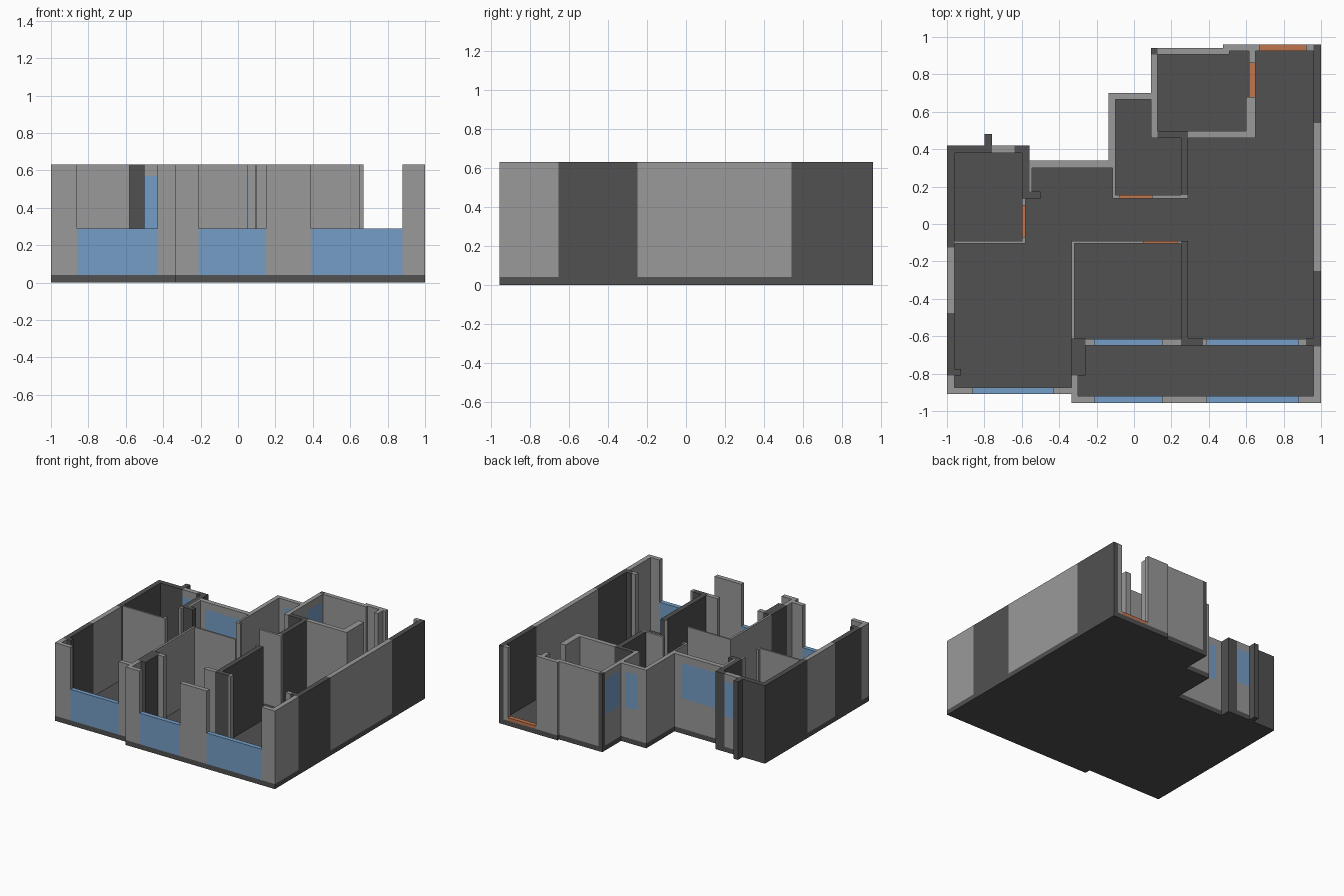
import bpy, bmesh

cube = bpy.data.objects.get("Cube")
if cube:
    bpy.data.objects.remove(cube, do_unlink=True)

FLOOR, TOP = 0.04, 0.63          # slab top and wall top
SILL, HEAD = 0.285, 0.57         # window opening heights
STEP = 0.065                     # door threshold height


def material(name, rgb):
    mat = bpy.data.materials.new(name)
    mat.use_nodes = True
    col = (*rgb, 1.0)
    mat.diffuse_color = col
    mat.node_tree.nodes["Principled BSDF"].inputs["Base Color"].default_value = col
    return mat


dark = material("dark grey", (0.082, 0.082, 0.082))
light = material("light grey", (0.32, 0.32, 0.32))
blue = material("window blue", (0.18, 0.34, 0.57))
orange = material("door orange", (0.53, 0.18, 0.08))


def finish(bm, name, mat):
    bmesh.ops.recalc_face_normals(bm, faces=bm.faces)
    mesh = bpy.data.meshes.new(name)
    bm.to_mesh(mesh)
    bm.free()
    mesh.materials.append(mat)
    obj = bpy.data.objects.new(name, mesh)
    bpy.context.collection.objects.link(obj)
    return obj


def prism(bm, outline, z0, z1):
    """Extrude a closed plan outline between two heights."""
    face = bm.faces.new([bm.verts.new((x, y, z0)) for x, y in outline])
    new = bmesh.ops.extrude_face_region(bm, geom=[face])["geom"]
    verts = [v for v in new if isinstance(v, bmesh.types.BMVert)]
    bmesh.ops.translate(bm, verts=verts, vec=(0, 0, z1 - z0))


def boxes(name, mat, plans, z0=FLOOR, z1=TOP):
    """One object made of upright boxes given as (x0, x1, y0, y1)."""
    bm = bmesh.new()
    for x0, x1, y0, y1 in plans:
        prism(bm, [(x0, y0), (x1, y0), (x1, y1), (x0, y1)], z0, z1)
    return finish(bm, name, mat)


# Floor slab following the stepped outer outline
bm = bmesh.new()
prism(bm, [(-1, -0.91), (-0.335, -0.91), (-0.335, -0.957), (1, -0.957),
           (1, 0.96), (0.475, 0.96), (0.475, 0.94), (0.09, 0.94),
           (0.09, 0.70), (-0.135, 0.70), (-0.135, 0.34), (-0.56, 0.34),
           (-0.56, 0.42), (-1, 0.42)], 0, FLOOR)
finish(bm, "floor_slab", dark)

# Dark load-bearing walls
boxes("outer_bearing_walls", dark, [
    (-1, -0.96, -0.125, 0.42), (-1, -0.96, -0.81, -0.475),
    (-0.96, -0.925, -0.81, -0.775),
    (0.96, 1, -0.655, -0.25), (0.96, 1, 0.54, 0.96),
    (-0.96, -0.76, 0.38, 0.42), (-0.64, -0.56, 0.38, 0.42),
    (0.09, 0.125, 0.905, 0.94)])
boxes("inner_bearing_walls", dark, [
    (-0.335, -0.26, -0.81, -0.61), (0.25, 0.29, -0.61, -0.09),
    (0.25, 0.37, -0.65, -0.61), (0.92, 0.96, -0.65, -0.61),
    (-0.60, -0.56, 0.135, 0.38), (-0.56, -0.50, 0.135, 0.175),
    (0.25, 0.29, 0.155, 0.46), (0.125, 0.29, 0.46, 0.497)])
boxes("back_post", dark, [(-0.80, -0.76, 0.42, 0.48)], 0)

# Light outer walls
boxes("left_and_right_walls", light, [
    (-1, -0.96, -0.475, -0.125), (-1, -0.96, -0.875, -0.81),
    (0.96, 1, -0.92, -0.655), (0.96, 1, -0.25, 0.54)])
boxes("front_walls", light, [
    (-1, -0.86, -0.91, -0.875), (-0.43, -0.335, -0.91, -0.875),
    (-0.335, -0.30, -0.92, -0.81), (-0.335, -0.21, -0.957, -0.92),
    (0.15, 0.39, -0.957, -0.92), (0.88, 1, -0.957, -0.92)])
boxes("back_walls", light, [
    (0.125, 0.475, 0.905, 0.94), (0.475, 0.51, 0.905, 0.96),
    (0.51, 0.67, 0.925, 0.96), (0.92, 0.96, 0.925, 0.96),
    (-0.135, -0.10, 0.30, 0.665), (0.09, 0.125, 0.46, 0.70),
    (-0.56, -0.545, 0.175, 0.30)])

# Light inner partitions
boxes("balcony_partitions", light, [
    (-0.26, -0.21, -0.65, -0.615), (0.15, 0.25, -0.65, -0.615),
    (0.37, 0.39, -0.65, -0.615), (0.88, 0.92, -0.65, -0.615)])
boxes("room_partitions", light, [
    (-0.335, 0.05, -0.104, -0.09), (0.23, 0.25, -0.104, -0.09),
    (-0.335, -0.318, -0.61, -0.104),
    (-0.96, -0.58, -0.104, -0.09),
    (-0.60, -0.58, -0.09, -0.07), (-0.60, -0.58, 0.10, 0.135),
    (-0.115, -0.10, 0.155, 0.30),
    (-0.115, -0.075, 0.137, 0.155), (0.095, 0.29, 0.137, 0.155),
    (0.29, 0.65, 0.46, 0.497), (0.60, 0.65, 0.497, 0.68),
    (0.615, 0.65, 0.86, 0.925)])


def window_wall(name, plan, a, b, along_x=True):
    """Wall with a pane from a to b, solid at the sides, below and above."""
    x0, x1, y0, y1 = plan
    if along_x:
        sides = [(x0, a, y0, y1), (b, x1, y0, y1)]
        mid = (a, b, y0, y1)
    else:
        sides = [(x0, x1, y0, a), (x0, x1, b, y1)]
        mid = (x0, x1, a, b)
    sides = [s for s in sides if s[1] - s[0] > 1e-4 and s[3] - s[2] > 1e-4]
    if sides:
        boxes(name + "_sides", light, sides)
    boxes(name + "_sill", light, [mid], FLOOR, SILL)
    boxes(name + "_head", light, [mid], HEAD, TOP)
    boxes(name + "_pane", blue, [mid], SILL, HEAD)


window_wall("kitchen_window", (-0.56, -0.135, 0.30, 0.34), -0.505, -0.20)
window_wall("alcove_window", (-0.135, 0.09, 0.665, 0.70), -0.05, 0.055)
window_wall("side_window", (0.09, 0.125, 0.70, 0.905), 0.715, 0.89, False)
window_wall("bedroom_window", (-0.76, -0.64, 0.38, 0.42), -0.76, -0.64)

# Half-height front glazing and low balcony door sills
boxes("front_glazing", blue, [
    (-0.86, -0.43, -0.91, -0.875), (-0.21, 0.15, -0.957, -0.92),
    (0.39, 0.88, -0.957, -0.92)], FLOOR, 0.29)
boxes("balcony_door_sills", blue, [
    (-0.21, 0.15, -0.65, -0.615), (0.39, 0.88, -0.65, -0.615)], FLOOR, STEP)

# Door thresholds
boxes("door_thresholds", orange, [
    (0.67, 0.92, 0.925, 0.96), (0.615, 0.65, 0.68, 0.86),
    (-0.075, 0.095, 0.137, 0.155), (0.05, 0.23, -0.104, -0.09),
    (-0.60, -0.58, -0.07, 0.10)], FLOOR, STEP)
